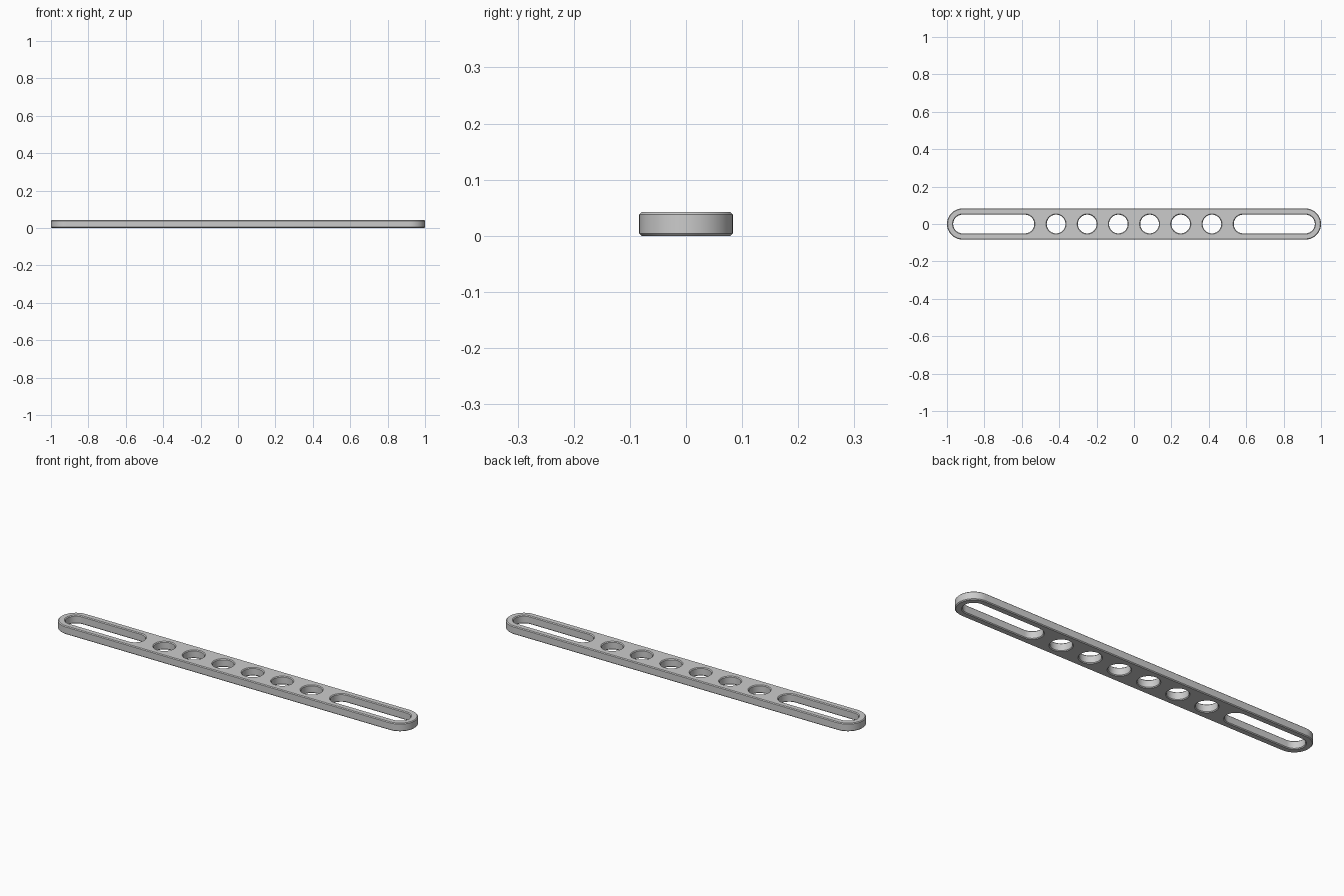
import bpy, bmesh, math

if "Cube" in bpy.data.objects:
    bpy.data.objects.remove(bpy.data.objects["Cube"], do_unlink=True)

PITCH = 1 / 6           # hole spacing, equal to the bar width
HEIGHT = 0.042
CHAMFER = 0.004
HOLE_R = 0.05
SEGMENTS = 24           # per half circle


def stadium(x0, x1, r):
    """Outline with round ends centred on x0 and x1 (a circle if equal)."""
    pts = []
    for centre, start in ((x1, -math.pi / 2), (x0, math.pi / 2)):
        count = SEGMENTS if x0 == x1 else SEGMENTS + 1
        for i in range(count):
            a = start + math.pi * i / SEGMENTS
            pts.append((centre + r * math.cos(a), r * math.sin(a)))
    return pts


def add_wall(bm, x0, x1, r, grow):
    """Chamfered vertical wall; returns its bottom and top edge loops."""
    levels = ((0, r + grow), (CHAMFER, r), (HEIGHT - CHAMFER, r), (HEIGHT, r + grow))
    rings = [[bm.verts.new((x, y, z)) for x, y in stadium(x0, x1, rad)]
             for z, rad in levels]
    n = len(rings[0])
    for low, high in zip(rings, rings[1:]):
        for i in range(n):
            j = (i + 1) % n
            bm.faces.new((low[i], low[j], high[j], high[i]))
    return [[bm.edges.get((ring[i], ring[(i + 1) % n])) for i in range(n)]
            for ring in (rings[0], rings[-1])]


bm = bmesh.new()

# Outer rim
end = 5.5 * PITCH
loops = [add_wall(bm, -end, end, PITCH / 2, -CHAMFER)]

# Round holes and end slots, on both sides
for side in (-1, 1):
    for k in (0.5, 1.5, 2.5):
        x = side * k * PITCH
        loops.append(add_wall(bm, x, x, HOLE_R, CHAMFER))
    a, b = sorted((side * 3.5 * PITCH, side * end))
    loops.append(add_wall(bm, a, b, HOLE_R, CHAMFER))

# Flat bottom and top faces around the openings
for level in (0, 1):
    edges = [e for pair in loops for e in pair[level]]
    bmesh.ops.triangle_fill(bm, edges=edges, use_beauty=True,
                            normal=(0, 0, 1 if level else -1))
bmesh.ops.recalc_face_normals(bm, faces=bm.faces[:])

mesh = bpy.data.meshes.new("slotted_bar")
bm.to_mesh(mesh)
bm.free()
bar = bpy.data.objects.new("slotted_bar", mesh)
bpy.context.collection.objects.link(bar)

# Plain grey
grey = bpy.data.materials.new("grey")
grey.use_nodes = True
colour = (0.6, 0.6, 0.6, 1)
grey.diffuse_color = colour
grey.node_tree.nodes["Principled BSDF"].inputs["Base Color"].default_value = colour
mesh.materials.append(grey)

# Smooth curved walls, crisp chamfers
bpy.ops.object.select_all(action='DESELECT')
bar.select_set(True)
bpy.context.view_layer.objects.active = bar
bpy.ops.object.shade_smooth_by_angle(angle=math.radians(30))
